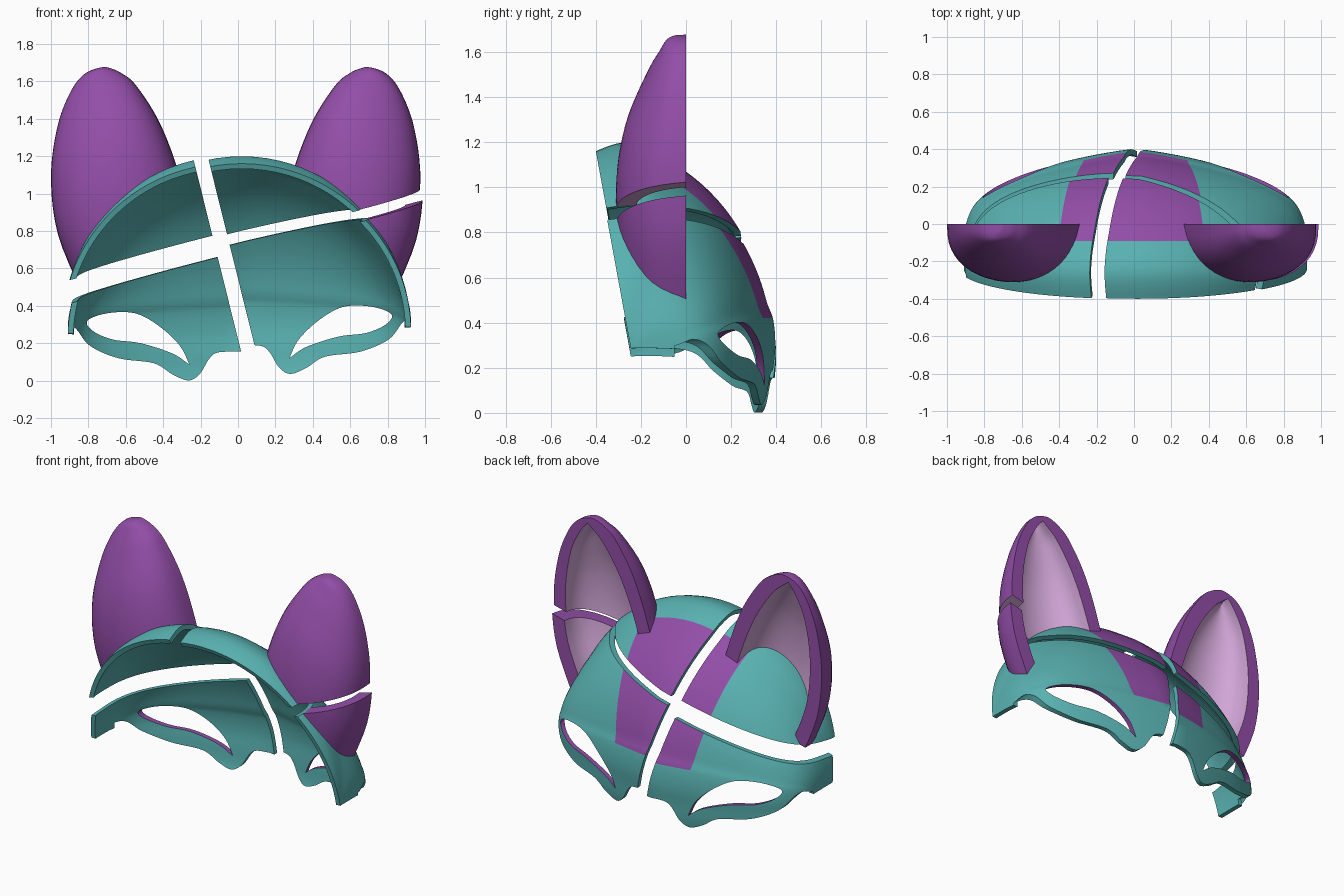
import bpy, bmesh, math
from mathutils import Vector

if "Cube" in bpy.data.objects:
    bpy.data.objects.remove(bpy.data.objects["Cube"])

def material(name, rgb):
    m = bpy.data.materials.new(name)
    m.diffuse_color = (*rgb, 1)
    m.use_nodes = True
    m.node_tree.nodes["Principled BSDF"].inputs["Base Color"].default_value = m.diffuse_color
    return m

MATS = [material("teal", (0.10, 0.44, 0.44)),
        material("purple", (0.29, 0.075, 0.39)),
        material("lilac", (0.64, 0.38, 0.68))]
TEAL, PURPLE, LILAC = 0, 1, 2

def make_object(name, bm):
    me = bpy.data.meshes.new(name)
    bm.to_mesh(me)
    bm.free()
    for m in MATS:
        me.materials.append(m)
    ob = bpy.data.objects.new(name, me)
    bpy.context.collection.objects.link(ob)
    return ob

def everything(bm):
    return bm.verts[:] + bm.edges[:] + bm.faces[:]

def catmull(p, t):
    """Point on a smooth curve through p at index-position t."""
    i = min(int(t), len(p) - 2)
    f = t - i
    a, b, c, d = (Vector(p[max(0, min(k, len(p) - 1))]) for k in (i - 1, i, i + 1, i + 2))
    return 0.5 * (2 * b + (c - a) * f + (2 * a - 5 * b + 4 * c - d) * f * f
                  + (3 * b - a - 3 * c + d) * f ** 3)

def smooth(p, n=6):
    return [catmull(p, i / n) for i in range((len(p) - 1) * n + 1)]

def baked(ob, cutters):
    """Subtract the cutters and return the result as a bmesh."""
    for c in cutters:
        mod = ob.modifiers.new("cut", 'BOOLEAN')
        mod.operation, mod.solver, mod.object = 'DIFFERENCE', 'EXACT', c
    bm = bmesh.new()
    bm.from_object(ob, bpy.context.evaluated_depsgraph_get())
    for o in [ob] + cutters:
        bpy.data.objects.remove(o)
    bm.normal_update()
    return bm

def prism(name, outline, y0, y1, mat):
    bm = bmesh.new()
    f = bm.faces.new([bm.verts.new((p[0], y0, p[1])) for p in outline])
    g = bmesh.ops.extrude_face_region(bm, geom=[f])['geom']
    bmesh.ops.translate(bm, vec=(0, y1 - y0, 0), verts=[v for v in g if isinstance(v, bmesh.types.BMVert)])
    bmesh.ops.recalc_face_normals(bm, faces=bm.faces[:])
    for f in bm.faces:
        f.material_index = mat
    ob = make_object(name, bm)
    ob.hide_render = True
    return ob

# Hood-shaped mask surface: arches swung about a hinge line between the temples
HINGE = Vector((0, -0.24, 0.26))
WIDTH = 0.89
REACH = [(-30, .67), (-20.8, .66), (-8, .638), (3.6, .641), (14.4, .645), (23.8, .645), (45.6, .70),
         (72.9, .816), (84.2, .885), (91.9, .91), (100.4, .885)]

def dome(closed, scale=1.0, rows=8, n=40):
    bm = bmesh.new()
    poles = [bm.verts.new(HINGE + Vector((s * WIDTH * scale, 0, 0))) for s in (-1, 1)]
    grid = []
    for deg, reach in smooth(REACH, rows):
        a = math.radians(deg)
        w = max(0, min(1, (deg - 10) / 80))
        w = w * w * (3 - 2 * w)
        row = []
        for i in range(-n + 1, n):
            th = math.pi / 2 * (1 - (1 - abs(i) / n) ** 2)
            s, c = math.sin(th), math.cos(th)
            r = reach * ((1 - w) * c ** 0.42 * (1 - 0.18 * s) + w * c)
            p = Vector((math.copysign(s, i) * WIDTH, r * math.cos(a), r * math.sin(a)))
            row.append(bm.verts.new(HINGE + p * scale))
        grid.append([poles[0]] + row + [poles[1]])
    for a, b in zip(grid, grid[1:]):
        for i in range(len(a) - 1):
            bm.faces.new(list(dict.fromkeys((a[i], a[i + 1], b[i + 1], b[i]))))
    if closed:
        bm.faces.new(grid[0])
        bm.faces.new(grid[-1])
    bmesh.ops.recalc_face_normals(bm, faces=bm.faces[:])
    if sum(f.normal.dot(f.calc_center_median() - HINGE) for f in bm.faces) < 0:
        bmesh.ops.reverse_faces(bm, faces=bm.faces[:])
    return bm

# Mask shell with eye holes and a shaped lower edge
def build_shell():
    sheet = dome(False)
    for s in (-1, 1):    # trim the temple corners
        bmesh.ops.bisect_plane(sheet, geom=everything(sheet), plane_co=(s * .89, 0, .287),
                               plane_no=(s, 0, -1), clear_outer=True)
    ob = make_object("shell", sheet)
    sol = ob.modifiers.new("thickness", 'SOLIDIFY')
    sol.thickness, sol.offset = 0.03, -1
    eye = [(.24, .12), (.33, .18), (.5, .235), (.65, .255), (.755, .3), (.785, .355), (.68, .395),
           (.53, .395), (.4, .325), (.29, .22), (.24, .12)]
    edge = [(0, .19), (.09, .185), (.135, .15), (.185, .07), (.245, .036), (.33, .068), (.43, .128),
            (.62, .155), (.77, .22), (.84, .305), (.87, .325), (.89, .29), (.91, .25), (1.2, .25)]
    eye, edge = smooth(eye)[:-1], smooth(edge)
    mirror = lambda pts: [(-p[0], p[1]) for p in pts]
    below = mirror(edge[:0:-1]) + edge + [(1.2, -1), (-1.2, -1)]
    bm = baked(ob, [prism("eye_cutter", eye, -.1, 1, PURPLE),
                    prism("eye_cutter", mirror(eye), -.1, 1, PURPLE),
                    prism("edge_cutter", below, -.05, 1, TEAL)])
    # Purple forehead patch on the outside
    for co, no in [((.25, 0, .42), (1, 0, -.18)), ((-.25, 0, .42), (-1, 0, -.18)),
                   ((0, -.09, 0), (0, 1, 0)), ((0, 0, .42), (0, 0, 1))]:
        bmesh.ops.bisect_plane(bm, geom=everything(bm), plane_co=co, plane_no=no)
    bm.normal_update()
    for f in bm.faces:
        c = f.calc_center_median()
        if (f.normal.dot((c - HINGE).normalized()) > 0.2 and c.z > .42 and c.y > -.09
                and abs(c.x) < .25 + (c.z - .42) * .18):
            f.material_index = PURPLE
    return bm

# Scooped ear with a lilac hollow, trimmed to sit on the mask
EAR_IN = [(.24, .98), (.315, 1.21), (.395, 1.39), (.505, 1.555), (.575, 1.612), (.63, 1.638), (.685, 1.645)]
EAR_OUT = [(.80, .46), (.92, .76), (.955, 1.06), (.92, 1.33), (.85, 1.515), (.775, 1.61), (.685, 1.645)]
EAR_DEPTH = [(.30, 0), (.31, 0), (.27, 0), (.18, 0), (.12, 0), (.085, 0), (.04, 0)]

def build_ear(side, n=36, m=24):
    bm = bmesh.new()
    def grid(inner):
        rows = []
        for i in range(n + 1):
            t = 6 * (1 - (1 - i / n) ** 1.5) * (0.8 if inner else 1)
            a = catmull(EAR_IN + EAR_OUT[-2:-1], t)
            b = catmull(EAR_OUT + EAR_IN[-2:-1], t)
            mid, half, d = (a + b) / 2, (b - a) / 2, catmull(EAR_DEPTH, t)[0]
            if inner:
                k = math.sqrt(1 - (i / n) ** 6)
                half *= max(0, 1 - 0.1 / half.length) * k
                d *= 0.72 * k
            elif i == n:
                d = 0
            row = []
            for j in range(m + 1):
                u = math.pi * j / m
                p = mid - half * math.cos(u)
                row.append(bm.verts.new((side * p.x, -d * max(0, math.sin(u)) ** 0.75, p.y)))
            rows.append(row)
        return rows
    o, q = grid(False), grid(True)
    for g, mat in ((o, PURPLE), (q, LILAC)):
        for a, b in zip(g, g[1:]):
            for j in range(m):
                bm.faces.new((a[j], a[j + 1], b[j + 1], b[j])).material_index = mat
    for j in (0, m):
        for i in range(n):
            bm.faces.new((o[i][j], o[i + 1][j], q[i + 1][j], q[i][j])).material_index = PURPLE
    for j in range(m):
        bm.faces.new((o[0][j], o[0][j + 1], q[0][j + 1], q[0][j])).material_index = PURPLE
    bmesh.ops.remove_doubles(bm, verts=bm.verts[:], dist=1e-5)
    bmesh.ops.recalc_face_normals(bm, faces=bm.faces[:])
    vol = dome(True, 0.985, 4, 24)
    for f in vol.faces:
        f.material_index = PURPLE
    trim = make_object("ear_trim", vol)
    trim.hide_render = True
    return baked(make_object("ear", bm), [trim])

# Split into four pieces, each nudged outwards
def keep(bm, co, no, mat):
    r = bmesh.ops.bisect_plane(bm, geom=everything(bm), plane_co=co, plane_no=no, clear_outer=True)
    edges = [e for e in r['geom_cut'] if isinstance(e, bmesh.types.BMEdge) and e.is_boundary]
    if edges:
        for f in bmesh.ops.holes_fill(bm, edges=edges, sides=0)['faces']:
            f.material_index = mat

def piece(name, source, upper, right, shift, level, mat):
    bm = source.copy()
    bmesh.ops.translate(bm, vec=(shift[0], 0, shift[1]), verts=bm.verts[:])
    sx, sz = (-1 if right else 1), (1 if upper else -1)
    keep(bm, (.135 if right else .055, 0, 0), (sx, 0, sx * .2476), mat)
    keep(bm, (0, 0, level), (sz * .252, sz * .09, -sz), mat)
    for f in bm.faces:
        f.smooth = True
    ob = make_object(name, bm)
    ob.data.set_sharp_from_angle(angle=math.radians(35))

shell = build_shell()
ears = {False: build_ear(-1), True: build_ear(1)}
for upper, right, shift, level in [(True, False, (-.045, .03), .79), (True, True, (.02, .03), .778),
                                   (False, False, (-.02, -.035), .665), (False, True, (.035, 0), .715)]:
    label = ("upper" if upper else "lower") + ("_right" if right else "_left")
    piece("mask_" + label, shell, upper, right, shift, level, TEAL)
    if upper or right:
        piece("ear_" + label, ears[right], upper, right, shift, level, LILAC if upper else PURPLE)
